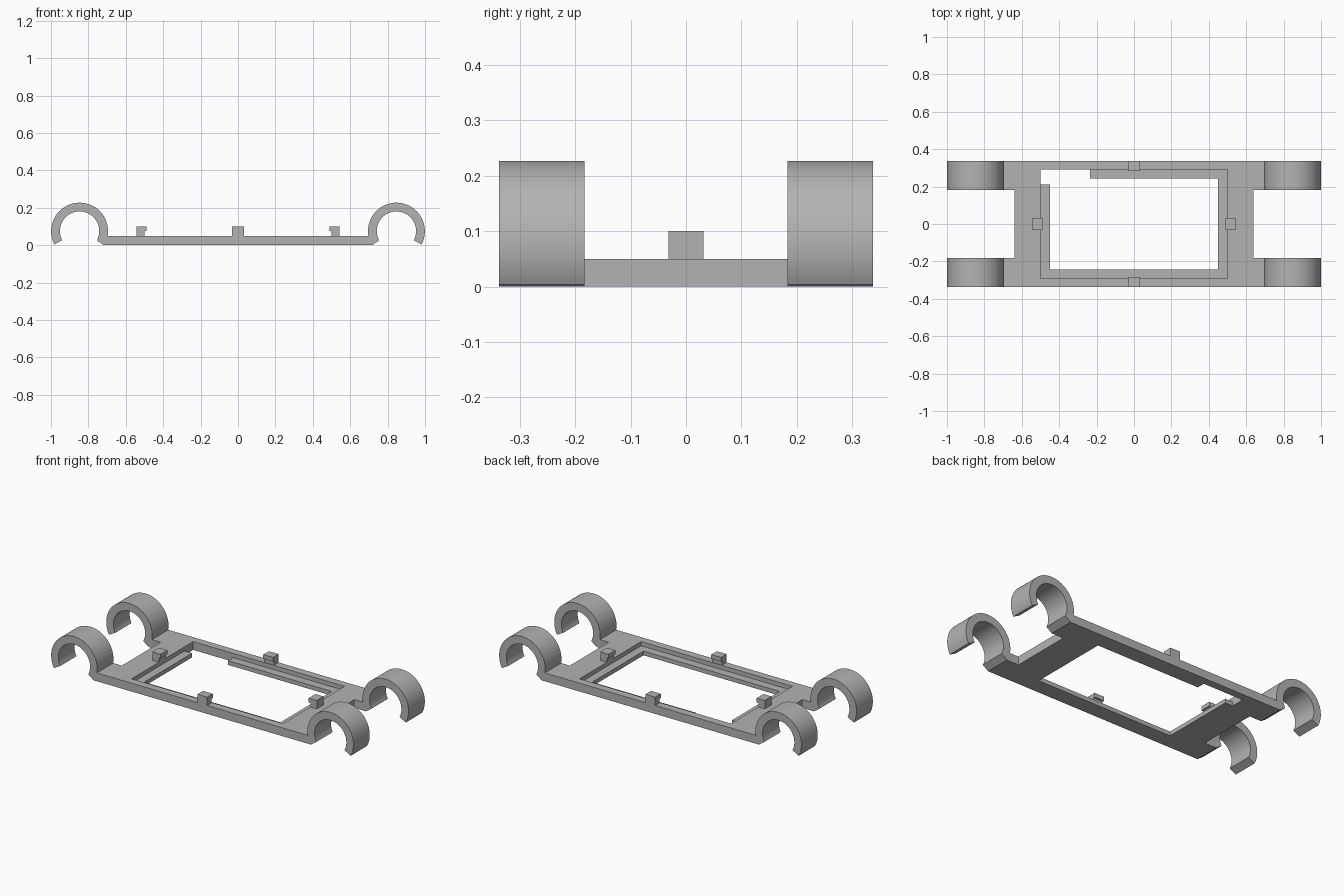
import bpy, bmesh, math
from mathutils import Vector

if "Cube" in bpy.data.objects:
    bpy.data.objects.remove(bpy.data.objects["Cube"], do_unlink=True)

GREY = (0.45, 0.45, 0.45, 1)
mat = bpy.data.materials.new("plain grey")
mat.use_nodes = True
mat.diffuse_color = GREY
mat.node_tree.nodes["Principled BSDF"].inputs["Base Color"].default_value = GREY

WIDTH, THICK = 0.337, 0.05      # half width and thickness of the plate
WIN_X, WIN_Y = 0.5, 0.291       # half size of the window


def prism(name, points, axis, lo, hi, smooth=False):
    """Extrude a 2D profile along z (points are x, y) or y (points are x, z)."""
    place = {"z": lambda a, b, t: (a, b, t), "y": lambda a, b, t: (a, t, b)}[axis]
    bm = bmesh.new()
    face = bm.faces.new([bm.verts.new(place(a, b, lo)) for a, b in points])
    out = bmesh.ops.extrude_face_region(bm, geom=[face])
    verts = [v for v in out["geom"] if isinstance(v, bmesh.types.BMVert)]
    bmesh.ops.translate(bm, verts=verts, vec=Vector(place(0, 0, hi - lo)))
    bmesh.ops.recalc_face_normals(bm, faces=bm.faces)
    mesh = bpy.data.meshes.new(name)
    bm.to_mesh(mesh)
    bm.free()
    mesh.materials.append(mat)
    obj = bpy.data.objects.new(name, mesh)
    bpy.context.collection.objects.link(obj)
    if smooth:
        bpy.ops.object.select_all(action="DESELECT")
        obj.select_set(True)
        bpy.context.view_layer.objects.active = obj
        bpy.ops.object.shade_smooth_by_angle(angle=math.radians(30))
    return obj


def rect(x, y):
    return [(-x, -y), (x, -y), (x, y), (-x, y)]


# Flat frame with a rectangular window
frame = prism("frame", rect(0.64, WIDTH), "z", 0, THICK)
cutter = prism("window_cutter", rect(WIN_X, WIN_Y), "z", -0.1, 0.2)
cutter.hide_render = True
cutter.hide_set(True)
cut = frame.modifiers.new("window", "BOOLEAN")
cut.operation = "DIFFERENCE"
cut.solver = "EXACT"
cut.object = cutter

# Thin ledge around the window, left open at the back right corner
ix, iy = 0.45, 0.242
prism("window_ledge", [
    (-WIN_X, 0.21), (-WIN_X, -WIN_Y), (WIN_X, -WIN_Y), (WIN_X, WIN_Y), (-0.235, WIN_Y),
    (-0.235, iy), (ix, iy), (ix, -iy), (-ix, -iy), (-ix, 0.21)], "z", 0, 0.025)

# Open ring clips on short arms at the four corners
CX, CZ, R_OUT, R_IN = 0.847, 0.075, 0.152, 0.105


def arc(radius, start, end, steps=48):
    angles = [math.radians(start + (end - start) * i / steps) for i in range(steps + 1)]
    return [(CX + radius * math.cos(a), CZ + radius * math.sin(a)) for a in angles]


join = 180 + math.degrees(math.asin((CZ - THICK) / R_OUT))
clip = ([(0.64, 0), (0.718, 0)] + arc(R_IN, 208, -28)
        + arc(R_OUT, -28, join) + [(0.64, THICK)])
for sx, side in ((1, "left"), (-1, "right")):
    for sy, end in ((1, "back"), (-1, "front")):
        lo, hi = sorted((sy * 0.183, sy * WIDTH))
        prism(f"{end}_{side}_ring_clip", [(sx * x, z) for x, z in clip], "y", lo, hi, True)

# Hooked tabs in the middle of each window side
hook = [(0, 0.05), (0, 0.1), (-0.053, 0.1), (-0.053, 0.075), (-0.043, 0.075), (-0.043, 0.05)]
for name, turn, reach in (("left_tab", 0, 0.543), ("back_tab", 90, WIDTH),
                          ("right_tab", 180, 0.543), ("front_tab", 270, WIDTH)):
    tab = prism(name, [(reach + x, z) for x, z in hook], "y", -0.032, 0.032)
    tab.rotation_euler.z = math.radians(turn)
